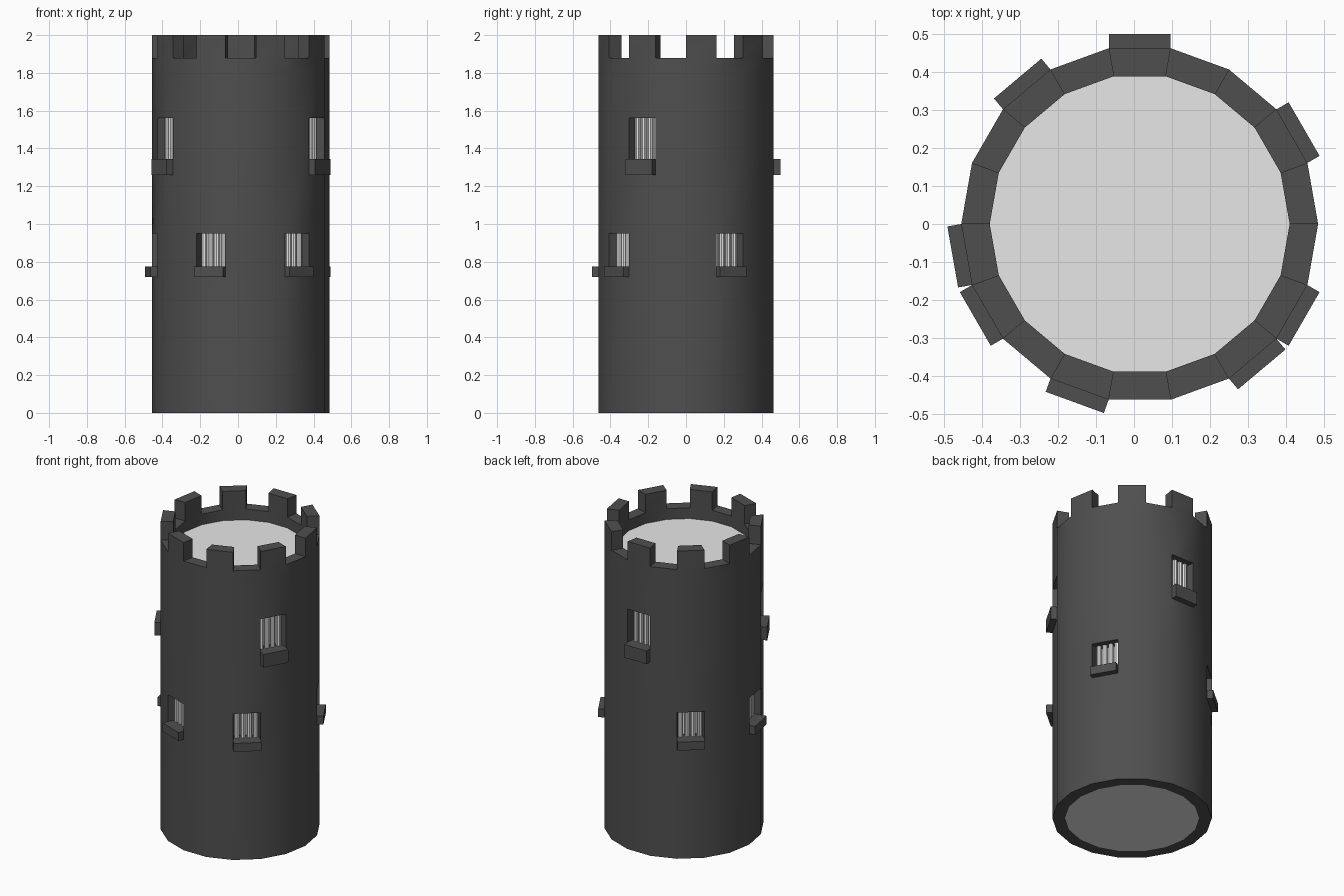
import bpy, bmesh, math
from mathutils import Vector

if "Cube" in bpy.data.objects:
    bpy.data.objects.remove(bpy.data.objects["Cube"])

N = 18                      # sides of the tower
CX = 0.015                  # tower axis in x
R_OUT, R_IN = 0.47, 0.395
ROOF_Z = 1.81
STEP = 2 * math.pi / N

# window segments and heights: (sill bottom, opening bottom, opening top)
LOW, HIGH = (0.72, 0.775, 0.95), (1.26, 1.345, 1.56)
WINDOWS = {1: LOW, 6: LOW, 9: LOW, 12: LOW, 15: LOW,
           4: HIGH, 10: HIGH, 16: HIGH}


def material(name, v):
    m = bpy.data.materials.new(name)
    m.diffuse_color = (v, v, v, 1)
    m.use_nodes = True
    m.node_tree.nodes["Principled BSDF"].inputs["Base Color"].default_value = m.diffuse_color
    return m


DARK = material("dark_stone", 0.078)
LIGHT = material("light_grey", 0.8)


def finish(name, bm, mat, smooth=True):
    bmesh.ops.recalc_face_normals(bm, faces=bm.faces)
    me = bpy.data.meshes.new(name)
    bm.to_mesh(me)
    bm.free()
    me.materials.append(mat)
    ob = bpy.data.objects.new(name, me)
    bpy.context.collection.objects.link(ob)
    if smooth:
        bpy.ops.object.select_all(action='DESELECT')
        ob.select_set(True)
        bpy.context.view_layer.objects.active = ob
        bpy.ops.object.shade_smooth_by_angle(angle=math.radians(30))
    return ob


def polar(r, a, z):
    return Vector((CX + r * math.cos(a), r * math.sin(a), z))


def on_face(seg, t, d, z):
    """Point on a tower side: t along the side, d out from the axis."""
    a = (seg + 0.5) * STEP
    return Vector((CX + d * math.cos(a) - t * math.sin(a),
                   d * math.sin(a) + t * math.cos(a), z))


def prism(bm, bottom, height):
    lo = [bm.verts.new(p) for p in bottom]
    hi = [bm.verts.new(p + Vector((0, 0, height))) for p in bottom]
    n = len(lo)
    bm.faces.new(lo[::-1])
    bm.faces.new(hi)
    for i in range(n):
        j = (i + 1) % n
        bm.faces.new((lo[i], lo[j], hi[j], hi[i]))


# Wall: ring of solid cells, with windows and battlement gaps left empty
levels = [0, LOW[1], LOW[2], HIGH[1], HIGH[2], ROOF_Z, 1.88, 2.0]
LAST = len(levels) - 2


def solid(seg, lev):
    seg %= N
    if lev < 0 or lev > LAST:
        return False
    if lev == LAST:
        return seg % 2 == 0
    return not (seg in WINDOWS and levels[lev] == WINDOWS[seg][1])


bm = bmesh.new()
vert = {}


def V(r, seg, lev):
    key = (r, seg % N, lev)
    if key not in vert:
        vert[key] = bm.verts.new(polar(r, key[1] * STEP, levels[lev]))
    return vert[key]


for s in range(N):
    for l in range(LAST + 1):
        if not solid(s, l):
            continue
        bm.faces.new([V(R_OUT, s, l), V(R_OUT, s + 1, l),
                      V(R_OUT, s + 1, l + 1), V(R_OUT, s, l + 1)])
        if levels[l] >= ROOF_Z:         # inner face of the parapet
            bm.faces.new([V(R_IN, s + 1, l), V(R_IN, s, l),
                          V(R_IN, s, l + 1), V(R_IN, s + 1, l + 1)])
        for dl, e in ((-1, l), (1, l + 1)):     # undersides and tops
            if not solid(s, l + dl):
                bm.faces.new([V(R_OUT, s, e), V(R_OUT, s + 1, e),
                              V(R_IN, s + 1, e), V(R_IN, s, e)])
        for ds, e in ((-1, s), (1, s + 1)):     # sides of gaps
            if not solid(s + ds, l):
                bm.faces.new([V(R_OUT, e, l), V(R_IN, e, l),
                              V(R_IN, e, l + 1), V(R_OUT, e, l + 1)])
finish("tower_wall", bm, DARK)

# Light core: roof floor on top, backs the windows
bm = bmesh.new()
prism(bm, [polar(R_IN, i * STEP, 0) for i in range(N)], ROOF_Z)
finish("inner_core", bm, LIGHT)

# Window sills
bm = bmesh.new()
for s, (z0, z1, z2) in WINDOWS.items():
    w = 0.0815
    prism(bm, [on_face(s, t, d, z0) for t, d in
               ((-w, 0.455), (-w, 0.5), (w, 0.5), (w, 0.455))], z1 - z0)
finish("window_sills", bm, DARK, smooth=False)

# Window bars
bm = bmesh.new()
for s, (z0, z1, z2) in WINDOWS.items():
    for k in range(4):
        t0 = (k - 1.5) * 0.037
        prism(bm, [on_face(s, t0 + 0.015 * math.cos(i * math.pi / 4),
                           0.415 + 0.015 * math.sin(i * math.pi / 4), z1)
                   for i in range(8)], z2 - z1)
finish("window_bars", bm, LIGHT, smooth=False)
